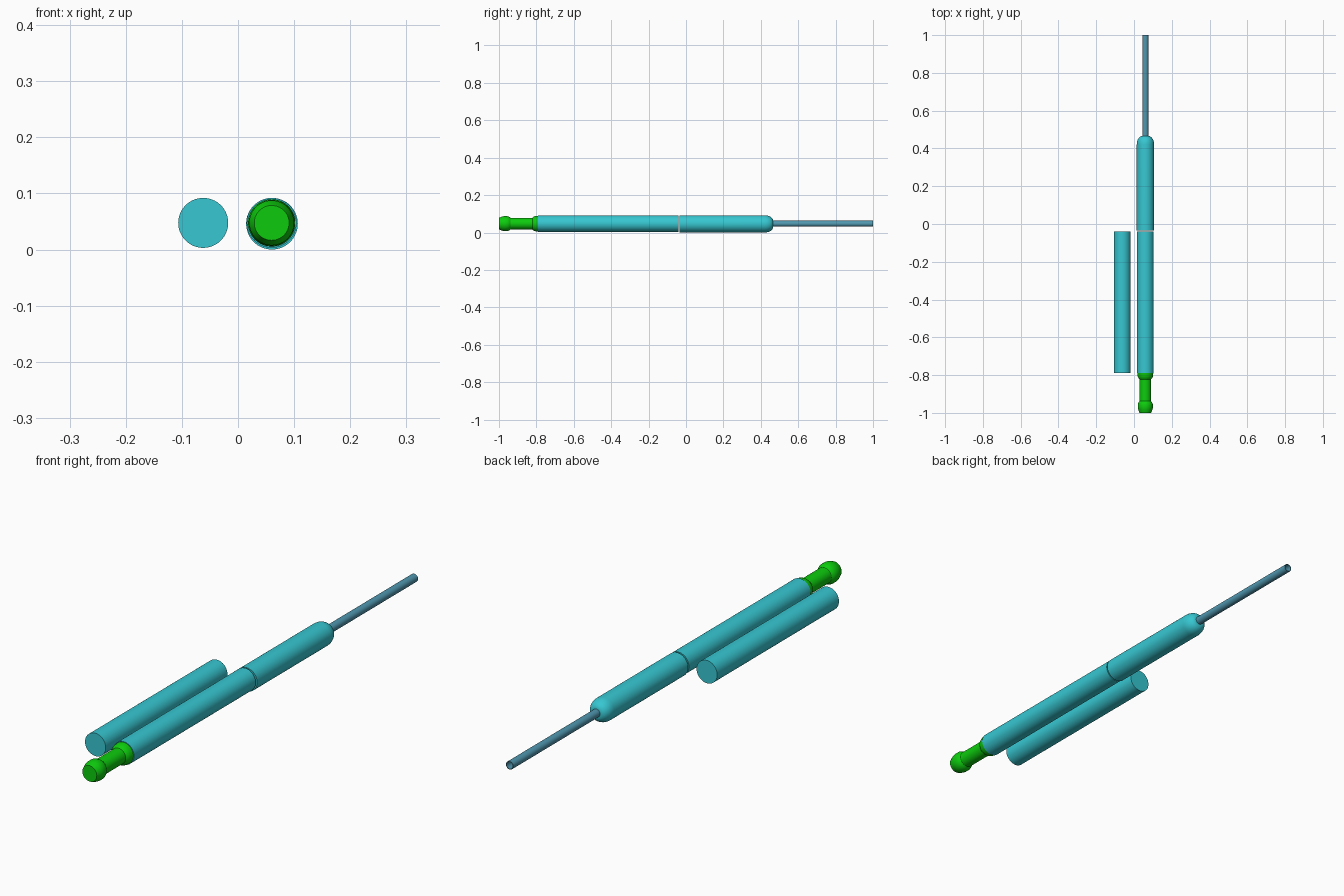
import bpy, bmesh, math

if "Cube" in bpy.data.objects:
    bpy.data.objects.remove(bpy.data.objects["Cube"])


def material(name, rgb):
    m = bpy.data.materials.new(name)
    m.diffuse_color = (*rgb, 1)
    m.use_nodes = True
    m.node_tree.nodes["Principled BSDF"].inputs["Base Color"].default_value = m.diffuse_color
    return m


TEAL = material("teal", (0.038, 0.57, 0.64))
GREEN = material("green", (0.004, 0.60, 0.004))
STEEL = material("steel blue", (0.08, 0.31, 0.43))


def lathe(name, x, z, profile, mat, sides=64):
    """Spin a (y, radius) profile round an axis parallel to y."""
    bm = bmesh.new()
    rings = []
    for y, r in profile:
        if r == 0:
            rings.append([bm.verts.new((x, y, z))])
        else:
            rings.append([bm.verts.new((x + r * math.cos(2 * math.pi * i / sides), y,
                                        z + r * math.sin(2 * math.pi * i / sides)))
                          for i in range(sides)])
    for a, b in zip(rings, rings[1:]):
        for i in range(sides):
            j = (i + 1) % sides
            quad = [a[i % len(a)], a[j % len(a)], b[j % len(b)], b[i % len(b)]]
            bm.faces.new(list(dict.fromkeys(quad)))
    bmesh.ops.recalc_face_normals(bm, faces=bm.faces)
    mesh = bpy.data.meshes.new(name)
    bm.to_mesh(mesh)
    bm.free()
    mesh.materials.append(mat)
    ob = bpy.data.objects.new(name, mesh)
    bpy.context.collection.objects.link(ob)
    bpy.ops.object.select_all(action='DESELECT')
    ob.select_set(True)
    bpy.context.view_layer.objects.active = ob
    bpy.ops.object.shade_smooth_by_angle(angle=math.radians(30))
    return ob


AX, AZ = 0.06, 0.0475

# two matching straight barrels: one in line, one lying alongside
for name, x in (("front_barrel", AX), ("spare_barrel", -0.062)):
    lathe(name, x, AZ, [(-0.79, 0), (-0.79, 0.0445), (-0.04, 0.0445), (-0.04, 0)], TEAL)

# rear barrel with a rounded shoulder, separated by a hairline gap
R, NECK, START, LEN = 0.046, 0.016, 0.42, 0.046
shoulder = [(START + LEN * math.sin(t), NECK + (R - NECK) * math.cos(t))
            for t in [math.pi / 2 * i / 10 for i in range(11)]]
lathe("rear_barrel", AX + 0.0005, 0.046,
      [(-0.034, 0), (-0.034, R)] + shoulder + [(START + LEN, 0)], TEAL)

# thin hollow tail tube
lathe("tail_tube", AX + 0.0005, 0.047,
      [(0.46, 0), (0.46, 0.016), (1.0, 0.016), (1.0, 0.0135), (0.47, 0.0135), (0.47, 0)],
      STEEL, 40)

# green tip: chamfered knob, slim neck, collar
lathe("green_tip", AX, AZ,
      [(-1.0, 0), (-1.0, 0.031), (-0.982, 0.038), (-0.972, 0.040), (-0.955, 0.040),
       (-0.945, 0.036), (-0.938, 0.031), (-0.822, 0.031), (-0.815, 0.037),
       (-0.805, 0.041), (-0.79, 0.042), (-0.79, 0)], GREEN)
